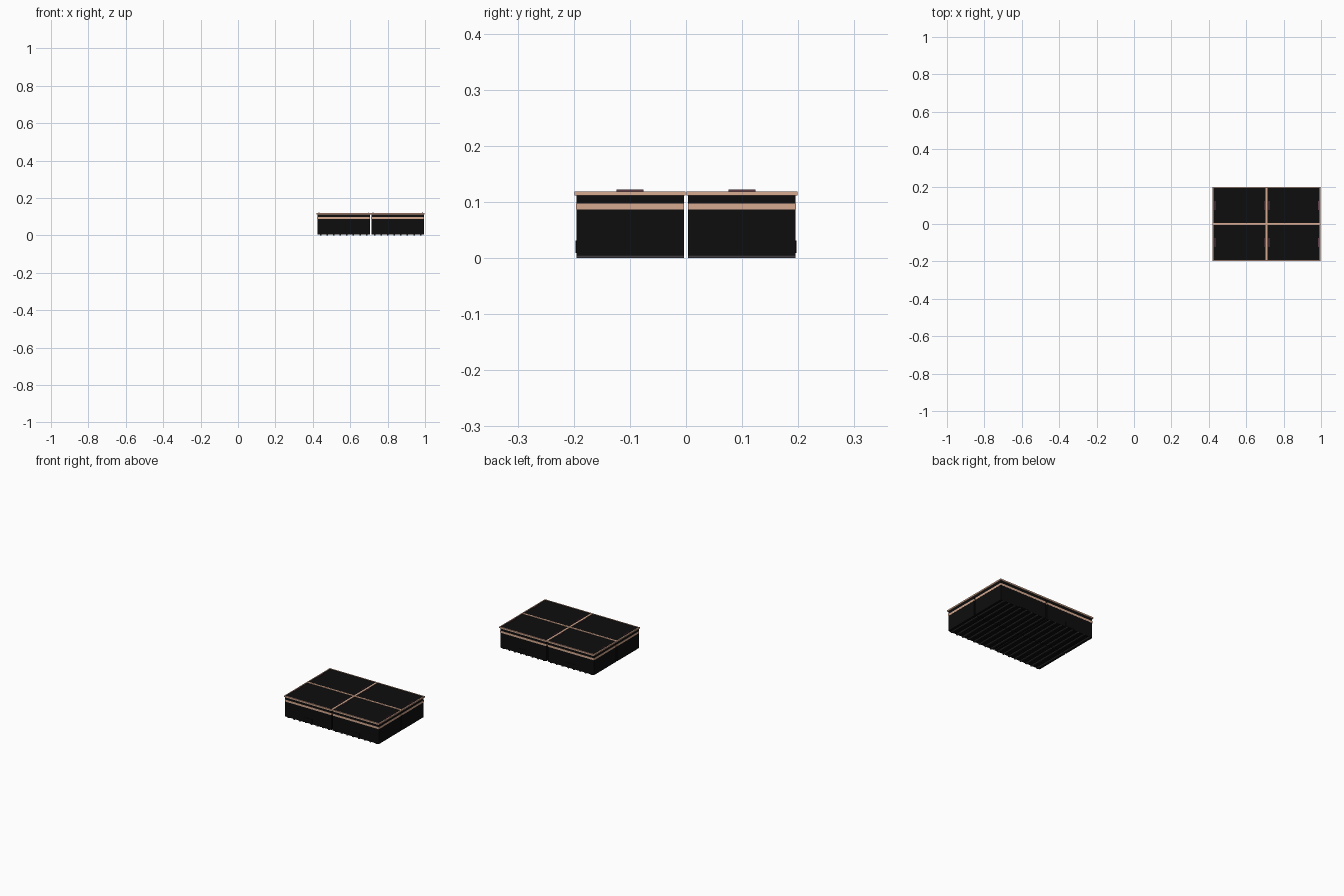
import bpy, bmesh
from mathutils import Vector

if "Cube" in bpy.data.objects:
    bpy.data.objects.remove(bpy.data.objects["Cube"])


def material(name, rgb):
    m = bpy.data.materials.new(name)
    m.diffuse_color = (*rgb, 1)
    m.use_nodes = True
    m.node_tree.nodes["Principled BSDF"].inputs["Base Color"].default_value = m.diffuse_color
    return m


BLACK = material("black_plastic", (0.004, 0.004, 0.004))
COPPER = material("copper_trim", (0.68, 0.40, 0.28))
PLUM = material("dark_plum", (0.12, 0.05, 0.07))
GREY = material("dark_grey", (0.05, 0.045, 0.05))


def add_box(bm, lo, hi):
    lo, hi = Vector(lo), Vector(hi)
    verts = bmesh.ops.create_cube(bm, size=1)["verts"]
    bmesh.ops.scale(bm, vec=hi - lo, verts=verts)
    bmesh.ops.translate(bm, vec=(lo + hi) / 2, verts=verts)


def boxes(name, parts, mat, at):
    bm = bmesh.new()
    for lo, hi in parts:
        add_box(bm, lo, hi)
    me = bpy.data.meshes.new(name)
    bm.to_mesh(me)
    bm.free()
    me.materials.append(mat)
    ob = bpy.data.objects.new(name, me)
    ob.location = at
    bpy.context.collection.objects.link(ob)
    return ob


def ring(hx, hy, t, z0, z1):
    # four bars forming a rectangular frame
    return [((-hx, -hy, z0), (hx, -hy + t, z1)), ((-hx, hy - t, z0), (hx, hy, z1)),
            ((-hx, -hy + t, z0), (-hx + t, hy - t, z1)), ((hx - t, -hy + t, z0), (hx, hy - t, z1))]


HX, HY = 0.1405, 0.0955      # half size of one crate body
LX, LY = 0.1445, 0.0990      # half size of its lid

for i, cx in enumerate((0.5645, 0.8535)):
    for j, cy in enumerate((-0.0995, 0.0995)):
        tag, at = f"_{i}{j}", (cx, cy, 0)

        # crate body
        boxes("crate_body" + tag, [((-HX, -HY, 0.004), (HX, HY, 0.112))], BLACK, at)

        # copper band around the sides
        boxes("side_band" + tag, ring(HX + 0.0006, HY + 0.0006, 0.003, 0.086, 0.097), COPPER, at)

        # lid: copper rim and slightly sunken black panel
        boxes("lid_rim" + tag, ring(LX, LY, 0.005, 0.111, 0.1185), COPPER, at)
        boxes("lid_panel" + tag, [((-LX + 0.004, -LY + 0.004, 0.1115),
                                   (LX - 0.004, LY - 0.004, 0.117))], BLACK, at)

        # thin grips near both ends of the lid
        boxes("lid_grips" + tag, [((s * 0.132 - 0.0025, -0.024, 0.116),
                                   (s * 0.132 + 0.0025, 0.024, 0.122)) for s in (-1, 1)], PLUM, at)

        # small plate on the outer long side
        s = -1 if j == 0 else 1
        y0, y1 = sorted((s * (HY - 0.002), s * (HY + 0.0015)))
        boxes("side_plate" + tag, [((-0.025, y0, 0.009), (0.025, y1, 0.031))], BLACK, at)

        # ribs across the underside
        pitch = 2 * HX / 8
        boxes("base_ribs" + tag, [((x - 0.004, -HY, 0), (x + 0.004, HY, 0.005))
                                  for x in (-HX + pitch * (k + 0.5) for k in range(8))], GREY, at)
